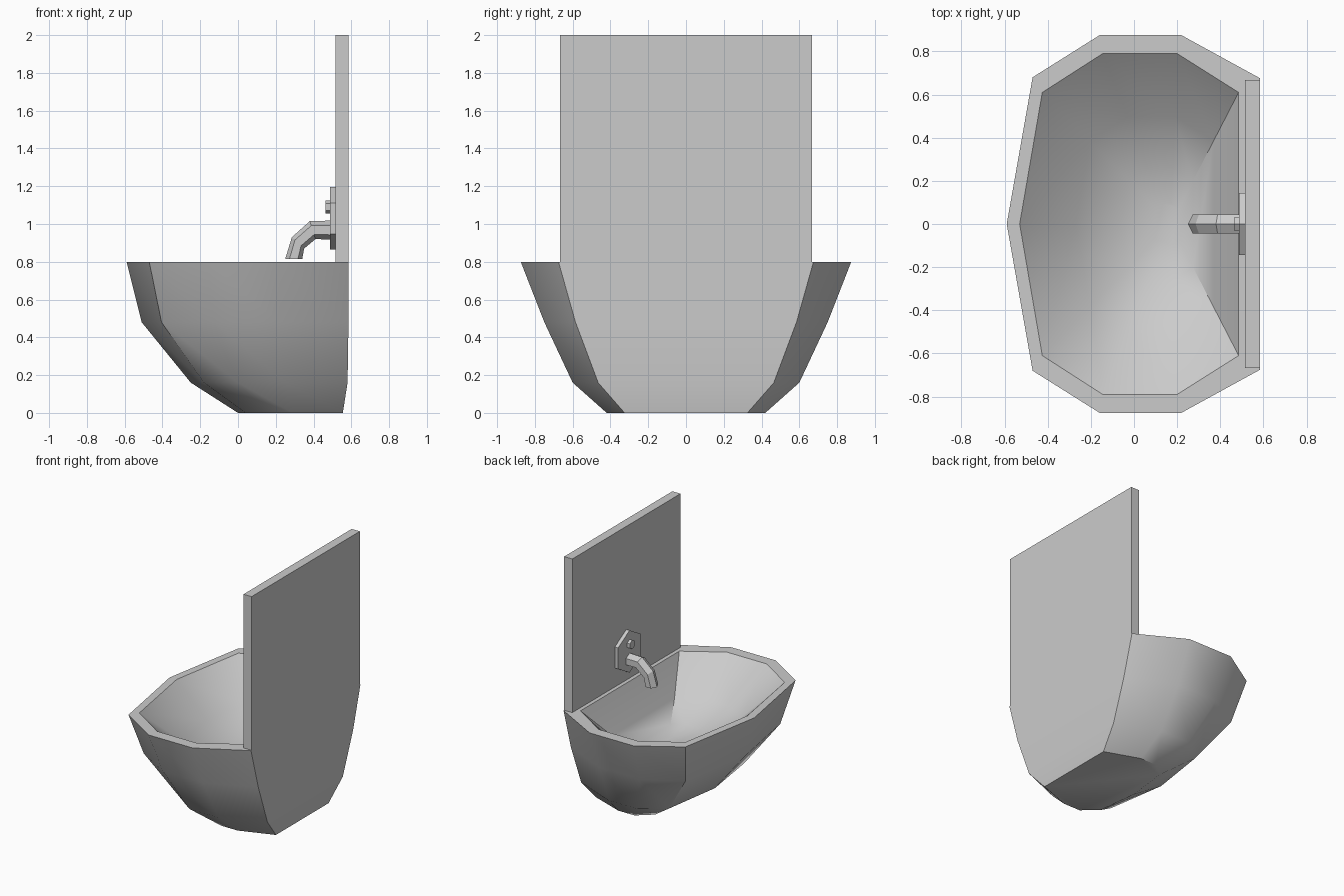
import bpy, bmesh, math
from mathutils import Vector

if "Cube" in bpy.data.objects:
    bpy.data.objects.remove(bpy.data.objects["Cube"])


def loft(name, rings, smooth=None):
    """Skin a list of closed rings, capping both ends."""
    bm = bmesh.new()
    loops = [[bm.verts.new(p) for p in ring] for ring in rings]
    n = len(loops[0])
    for a, b in zip(loops, loops[1:]):
        for i in range(n):
            j = (i + 1) % n
            bm.faces.new((a[i], a[j], b[j], b[i]))
    bm.faces.new(loops[0])
    bm.faces.new(loops[-1])
    bmesh.ops.recalc_face_normals(bm, faces=bm.faces)
    mesh = bpy.data.meshes.new(name)
    bm.to_mesh(mesh)
    bm.free()
    ob = bpy.data.objects.new(name, mesh)
    bpy.context.collection.objects.link(ob)
    if smooth:
        bpy.ops.object.select_all(action='DESELECT')
        ob.select_set(True)
        bpy.context.view_layer.objects.active = ob
        bpy.ops.object.shade_smooth_by_angle(angle=math.radians(smooth))
    return ob


def mirrored(half, z):
    """Half outline (first point on the y = 0 line) to a full ring."""
    pts = half + [(x, -y) for x, y in reversed(half[1:])]
    return [Vector((x, y, z)) for x, y in pts]


def hex_disc(name, x0, x1, z, r):
    ring = [(r * math.sin(k * math.pi / 3), z + r * math.cos(k * math.pi / 3)) for k in range(6)]
    return loft(name, [[(x, y, zz) for y, zz in ring] for x in (x0, x1)])


# basin: outer shell from foot to rim, then the hollow
outer = [
    (0.00, [(0.0, 0), (0.04, 0.325), (0.15, 0.42), (0.29, 0.42), (0.555, 0.325)]),
    (0.16, [(-0.25, 0), (-0.18, 0.465), (0.0, 0.60), (0.25, 0.60), (0.58, 0.465)]),
    (0.48, [(-0.51, 0), (-0.405, 0.585), (-0.125, 0.75), (0.22, 0.75), (0.585, 0.585)]),
    (0.80, [(-0.59, 0), (-0.47, 0.68), (-0.16, 0.875), (0.22, 0.875), (0.585, 0.675)]),
]
rings = [mirrored(h, z) for z, h in outer]
rim = [(-0.53, 0), (-0.425, 0.61), (-0.145, 0.79), (0.20, 0.79), (0.485, 0.61)]
for z, s in ((0.80, 1.0), (0.55, 0.63), (0.44, 0.33), (0.41, 0.12)):
    rings.append(mirrored([(0.17 + (x - 0.17) * s, y * s) for x, y in rim], z))
loft("basin", rings, smooth=38)

# splashback
bpy.ops.mesh.primitive_cube_add(size=1, location=(0.55, 0, 1.4))
panel = bpy.context.object
panel.name = "splashback"
panel.scale = (0.07, 1.335, 1.2)

# tap plate and button
hex_disc("tap_plate", 0.487, 0.517, 1.03, 0.165)
hex_disc("tap_button", 0.463, 0.49, 1.09, 0.035)

# spout: hexagonal tube given by its upper and lower edges
path = [((0.49, 1.018), (0.49, 0.918)), ((0.38, 1.015), (0.41, 0.92)),
        ((0.285, 0.93), (0.35, 0.87)), ((0.25, 0.815), (0.34, 0.815))]
tube = []
for top, low in path:
    t, l = Vector((top[0], 0, top[1])), Vector((low[0], 0, low[1]))
    c, h = (t + l) / 2, (t - l) / 2
    tube.append([c + h * math.cos(k * math.pi / 3) + Vector((0, 0.052 * math.sin(k * math.pi / 3), 0))
                 for k in range(6)])
loft("spout", tube)
